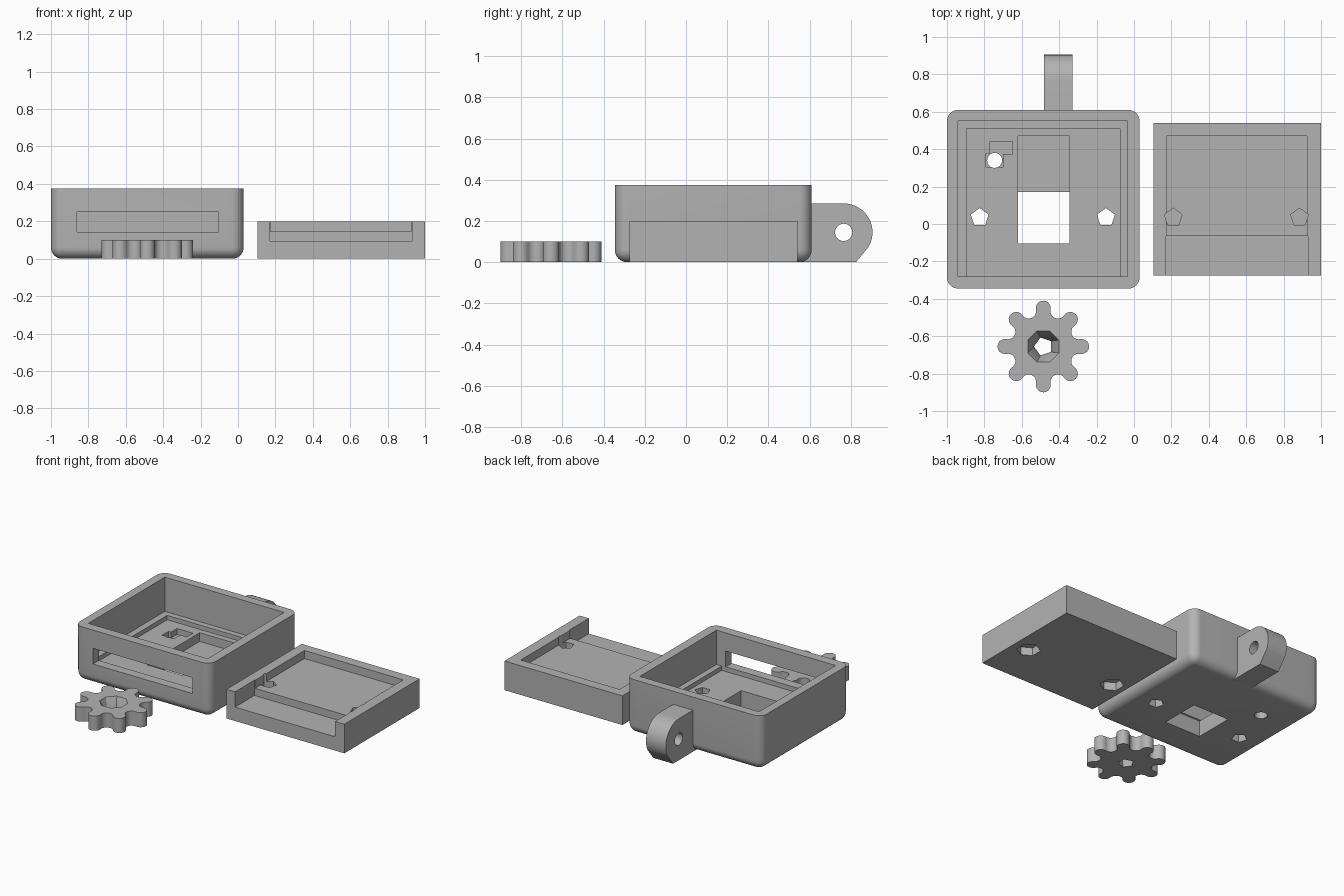
import bpy, bmesh
from math import cos, sin, pi, radians
from mathutils import Vector

cube = bpy.data.objects.get("Cube")
if cube:
    bpy.data.objects.remove(cube, do_unlink=True)

grey = bpy.data.materials.new("plain grey")
grey.use_nodes = True
colour = (0.45, 0.45, 0.45, 1)
grey.diffuse_color = colour
grey.node_tree.nodes["Principled BSDF"].inputs["Base Color"].default_value = colour


def add_object(name, bm):
    bmesh.ops.recalc_face_normals(bm, faces=bm.faces)
    mesh = bpy.data.meshes.new(name)
    bm.to_mesh(mesh)
    bm.free()
    mesh.materials.append(grey)
    obj = bpy.data.objects.new(name, mesh)
    bpy.context.collection.objects.link(obj)
    return obj


def box(name, x0, x1, y0, y1, z0, z1, round_radius=0):
    bm = bmesh.new()
    bmesh.ops.create_cube(bm, size=1)
    for v in bm.verts:
        v.co = Vector((x1 if v.co.x > 0 else x0, y1 if v.co.y > 0 else y0,
                       z1 if v.co.z > 0 else z0))
    if round_radius:
        # round every edge except the top rim
        edges = [e for e in bm.edges if min(v.co.z for v in e.verts) < z1 - 0.001]
        bmesh.ops.bevel(bm, geom=edges, offset=round_radius, segments=8,
                        profile=0.5, affect='EDGES')
    return add_object(name, bm)


def prism(name, points, depth):
    bm = bmesh.new()
    face = bm.faces.new([bm.verts.new(p) for p in points])
    new = bmesh.ops.extrude_face_region(bm, geom=[face])["geom"]
    bmesh.ops.translate(bm, vec=depth,
                        verts=[g for g in new if isinstance(g, bmesh.types.BMVert)])
    return add_object(name, bm)


def ring(x, y, z, radius, sides, start=pi / 2):
    return [(x + radius * cos(start + 2 * pi * i / sides),
             y + radius * sin(start + 2 * pi * i / sides), z) for i in range(sides)]


def hole(x, y, z0, z1, radius, sides):
    return prism("cutter", ring(x, y, z0, radius, sides), (0, 0, z1 - z0))


def cut(obj, *cutters):
    for cutter in cutters:
        mod = obj.modifiers.new("cut", 'BOOLEAN')
        mod.operation = 'DIFFERENCE'
        mod.solver = 'EXACT'
        mod.object = cutter
        bpy.context.view_layer.objects.active = obj
        bpy.ops.object.modifier_apply(modifier=mod.name)
        bpy.data.objects.remove(cutter, do_unlink=True)


def smooth(obj):
    bpy.ops.object.select_all(action='DESELECT')
    obj.select_set(True)
    bpy.context.view_layer.objects.active = obj
    bpy.ops.object.shade_smooth_by_angle(angle=radians(30))


# open case with stepped floor, front slot and openings
case = box("case", -1, 0.03, -0.345, 0.61, 0, 0.375, 0.06)
cut(case,
    box("cutter", -0.94, -0.035, -0.28, 0.55, 0.14, 0.5),
    box("cutter", -0.895, -0.075, -0.28, 0.51, 0.11, 0.3),
    box("cutter", -0.86, -0.105, -0.5, -0.2, 0.142, 0.25),
    box("cutter", -0.62, -0.345, -0.105, 0.47, 0.05, 0.3),
    box("cutter", -0.62, -0.345, -0.105, 0.17, -0.1, 0.3),
    box("cutter", -0.77, -0.65, 0.373, 0.44, 0.07, 0.3),
    box("cutter", -0.79, -0.70, 0.305, 0.376, 0.07, 0.3),
    hole(-0.745, 0.34, -0.1, 0.3, 0.04, 24),
    *[hole(x, 0.035, -0.1, 0.3, 0.05, 5) for x in (-0.825, -0.15)])
smooth(case)

# hanging lug behind the case
arc = [radians(a) for a in range(90, -36, -6)]
lug_outline = [(0.56, 0), (0.56, 0.285)]
lug_outline += [(0.765 + 0.14 * cos(a), 0.145 + 0.14 * sin(a)) for a in arc]
lug_outline += [(0.825, 0)]
lug = prism("lug", [(-0.48, y, z) for y, z in lug_outline], (0.15, 0, 0))
eye = [(-0.6, 0.765 + px, 0.145 + py) for px, py, _ in ring(0, 0, 0, 0.042, 24)]
cut(lug, prism("cutter", eye, (0.4, 0, 0)))
smooth(lug)

# lid with a recessed floor and a lower front shelf
lid = box("lid", 0.105, 1, -0.275, 0.54, 0, 0.2)
cut(lid,
    box("cutter", 0.175, 0.925, -0.1, 0.47, 0.145, 0.4),
    box("cutter", 0.17, 0.93, -0.5, -0.065, 0.095, 0.4))
for x in (0.21, 0.885):
    cut(lid, hole(x, 0.035, 0.07, 0.4, 0.05, 5),
        hole(x, 0.035, -0.1, 0.055, 0.075, 6))

# gear wheel made of alternating round teeth and round gaps
gx, gy, pitch, tip = -0.485, -0.655, 0.205, 0.04
outline, steps, half = [], 10, radians(101.25)
for k in range(16):
    heading = k * pi / 8
    sweep = 2 * half if k % 2 == 0 else 2 * half - 2 * pi
    for i in range(steps):
        a = heading - half + sweep * i / steps
        outline.append((gx + pitch * cos(heading) + tip * cos(a),
                        gy + pitch * sin(heading) + tip * sin(a), 0))
gear = prism("gear", outline, (0, 0, 0.1))

# tapered bore: wide eight-sided mouth down to a five-sided hole
bm = bmesh.new()
for p in ring(gx, gy, 0.101, 0.09, 8, pi / 8) + ring(gx, gy, 0.01, 0.05, 5, pi):
    bm.verts.new(p)
bmesh.ops.convex_hull(bm, input=bm.verts)
taper = add_object("cutter", bm)
bore = prism("cutter", ring(gx, gy, -0.05, 0.05, 5, pi), (0, 0, 0.1))
cut(gear, taper, bore)
smooth(gear)
